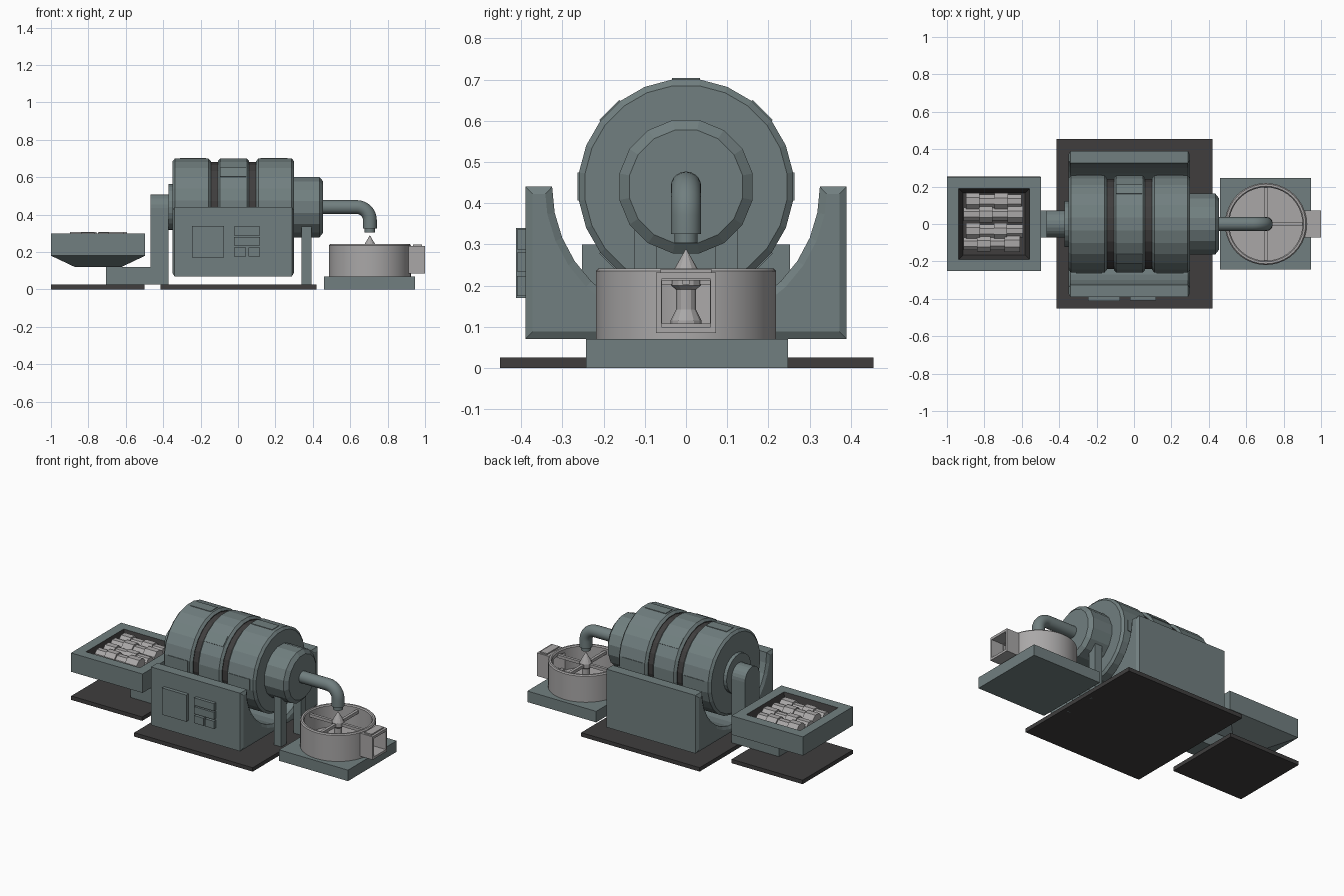
import bpy, bmesh, math, random
from mathutils import Matrix, Vector

if "Cube" in bpy.data.objects:
    bpy.data.objects.remove(bpy.data.objects["Cube"])

random.seed(4)

def material(name, c):
    m = bpy.data.materials.new(name)
    m.diffuse_color = (*c, 1)
    m.use_nodes = True
    m.node_tree.nodes["Principled BSDF"].inputs["Base Color"].default_value = m.diffuse_color
    return m

TEAL = material("teal_grey", (0.165, 0.212, 0.214))
DARK = material("charcoal", (0.05, 0.048, 0.048))
PALE = material("pale_grey", (0.40, 0.39, 0.39))

def finish(bm, name, mats, smooth=False):
    bmesh.ops.remove_doubles(bm, verts=bm.verts, dist=1e-5)
    bmesh.ops.recalc_face_normals(bm, faces=bm.faces)
    me = bpy.data.meshes.new(name)
    bm.to_mesh(me)
    bm.free()
    ob = bpy.data.objects.new(name, me)
    bpy.context.collection.objects.link(ob)
    for m in mats if isinstance(mats, tuple) else (mats,):
        me.materials.append(m)
    if smooth:
        activate(ob)
        bpy.ops.object.shade_smooth_by_angle(angle=math.radians(35))
    return ob

def activate(ob):
    bpy.ops.object.select_all(action='DESELECT')
    bpy.context.view_layer.objects.active = ob
    ob.select_set(True)

def box(name, x, y, z, mat, rot=None):
    """Box from (min, max) spans; rot is an optional final matrix."""
    bm = bmesh.new()
    bmesh.ops.create_cube(bm, size=1)
    for v in bm.verts:
        v.co = Vector([s[0] + (c + 0.5) * (s[1] - s[0]) for s, c in zip((x, y, z), v.co)])
    if rot:
        bm.transform(rot)
    return finish(bm, name, mat)

def lathe(name, prof, n, mat, axis, centre, smooth=False, half=False, dark=()):
    """Spin (along, radius) points; the segments listed in dark use slot 1."""
    bm = bmesh.new()
    rings = []
    for a, r in prof:
        ring = []
        for i in range(n):
            t = 2 * math.pi * (i + 0.5 * half) / n
            u, w = r * math.cos(t), r * math.sin(t)
            p = (a, u, w) if axis == 'x' else (u, w, a)
            ring.append(bm.verts.new(Vector(p) + Vector(centre)))
        rings.append(ring)
    for k in range(len(rings) - 1):
        for i in range(n):
            j = (i + 1) % n
            f = bm.faces.new((rings[k][i], rings[k][j], rings[k + 1][j], rings[k + 1][i]))
            f.material_index = 1 if k in dark else 0
    return finish(bm, name, mat, smooth)

def prism_x(name, pts, x0, x1, mat, inset=0, depth=0):
    """Extrude a (y, z) outline along x, with optional chamfered ends."""
    bm = bmesh.new()
    a = [bm.verts.new((x0, y, z)) for y, z in pts]
    b = [bm.verts.new((x1, y, z)) for y, z in pts]
    caps = [bm.faces.new(a), bm.faces.new(b)]
    for i in range(len(pts)):
        j = (i + 1) % len(pts)
        bm.faces.new((a[i], a[j], b[j], b[i]))
    bmesh.ops.recalc_face_normals(bm, faces=bm.faces)
    if inset:
        bmesh.ops.inset_individual(bm, faces=caps, thickness=inset, depth=depth, use_even_offset=True)
    return finish(bm, name, mat)

# Floor plates
box("main_floor_plate", (-0.415, 0.42), (-0.452, 0.455), (0, 0.025), DARK)
box("feed_floor_plate", (-1, -0.5), (-0.25, 0.255), (0, 0.025), DARK)

# Drum: three chamfered bands with dark grooves
R, G, E, c = 0.2622, 0.243, 0.247, 0.013
prof, dark = [(-0.35, 0)], []
for x0, x1 in ((-0.35, -0.145), (-0.108, 0.06), (0.096, 0.30)):
    if len(prof) > 1:
        dark += [len(prof) - 1, len(prof), len(prof) + 1]
        prof += [(prof[-1][0], G), (x0, G)]
    prof += [(x0, E), (x0 + c, R), (x1 - c, R), (x1, E)]
prof.append((0.30, 0))
AX = Vector((0, 0, 0.44))
lathe("drum", prof, 24, (TEAL, DARK), 'x', AX, half=True, dark=dark)

# Thin hatch plates around the drum bands
for i in range(4):
    for label, span, off in (("left", (-0.31, -0.17), 0), ("middle", (-0.095, 0.042), 45), ("right", (0.12, 0.265), 0)):
        rot = Matrix.Translation(AX) @ Matrix.Rotation(math.radians(90 * i + off), 4, 'X')
        box(f"{label}_hatch_{i}", span, (-0.034, 0.034), (0.256, 0.2635), TEAL, rot)

# Drum end cap and feed-side collar
lathe("drum_end_cap", [(0.29, 0), (0.29, 0.165), (0.435, 0.165), (0.455, 0.14), (0.455, 0)],
      16, TEAL, 'x', AX, half=True)
lathe("feed_collar", [(-0.372, 0), (-0.372, 0.123), (-0.34, 0.123), (-0.34, 0)], 24, TEAL, 'x', AX)

# U-shaped cradle
arc = [(0.325 * math.cos(t), 0.44 - 0.325 * math.sin(t)) for t in [math.pi * i / 16 for i in range(17)]]
prism_x("cradle", arc + [(-0.39, 0.44), (-0.39, 0.07), (0.39, 0.07), (0.39, 0.44)],
        -0.34, 0.288, TEAL, 0.018, 0.011)

# Control panel blocks on the front of the cradle
box("control_door", (-0.247, -0.075), (-0.413, -0.385), (0.17, 0.34), TEAL)
for i, (x0, x1, z0, z1) in enumerate(((-0.022, 0.117, 0.288, 0.336), (-0.022, 0.117, 0.234, 0.28),
                                      (-0.022, 0.043, 0.175, 0.223), (0.055, 0.117, 0.175, 0.223))):
    box(f"control_button_{i}", (x0, x1), (-0.41, -0.385), (z0, z1), TEAL)

# Twin posts under the end cap
for s in (-1, 1):
    box(f"cap_post_{s}", (0.34, 0.392), sorted((s * 0.072, s * 0.125)), (-0.0, 0.345), TEAL)

# Feed arm with rounded top, and its foot
top = [(0.073 * math.cos(t), 0.435 + 0.073 * math.sin(t)) for t in [math.pi * i / 12 for i in range(13)]]
prism_x("feed_arm", top + [(-0.073, 0.027), (0.073, 0.027)], -0.467, -0.372, TEAL)
box("feed_foot", (-0.706, -0.46), (-0.073, 0.073), (0.027, 0.12), TEAL)

# Feed hopper: stacked square rings, tapered base and dark recess
bm = bmesh.new()
rings = []
for h, z in ((0.125, 0.12), (0.252, 0.18), (0.252, 0.30), (0.19, 0.30), (0.165, 0.20)):
    rings.append([bm.verts.new((-0.748 + sx * h, sy * h, z)) for sx, sy in ((-1, -1), (1, -1), (1, 1), (-1, 1))])
bm.faces.new(rings[0])
for k in range(4):
    for i in range(4):
        j = (i + 1) % 4
        f = bm.faces.new((rings[k][i], rings[k][j], rings[k + 1][j], rings[k + 1][i]))
        f.material_index = int(k == 3)
bm.faces.new(rings[4]).material_index = 1
finish(bm, "feed_hopper", (TEAL, DARK))

# Ore chunks: stepped octagonal bars
for row, y in enumerate((-0.105, -0.038, 0.052, 0.122)):
    x = -0.912 + (row % 2) * 0.015
    prof = [(x, 0)]
    for s in range(4):
        r = (0.047 if (s + row) % 2 else 0.038) + random.uniform(-0.002, 0.002)
        w = random.uniform(0.07, 0.085)
        prof += [(x, r), (x + w, r)]
        x += w
    prof.append((x, 0))
    lathe(f"ore_bar_{row}", prof, 8, PALE, 'x', (0, y, 0.262), half=True)

# Outlet pipe with elbow, and nozzle
path = [(0.44, 0.44)] + [(0.635 + 0.07 * math.sin(t), 0.37 + 0.07 * math.cos(t))
                         for t in [math.pi / 2 * i / 8 for i in range(9)]] + [(0.705, 0.325)]
bm = bmesh.new()
rings = []
for k, p in enumerate(path):
    q0, q1 = path[max(k - 1, 0)], path[min(k + 1, len(path) - 1)]
    d = Vector((q1[0] - q0[0], 0, q1[1] - q0[1])).normalized()
    side = Vector((-d.z, 0, d.x))
    rings.append([bm.verts.new(Vector((p[0], 0, p[1])) + 0.037 * (math.cos(t) * side + math.sin(t) * Vector((0, 1, 0))))
                  for t in [2 * math.pi * i / 20 for i in range(20)]])
for a, b in zip(rings, rings[1:]):
    for i in range(20):
        j = (i + 1) % 20
        bm.faces.new((a[i], a[j], b[j], b[i]))
bm.faces.new(rings[0])
bm.faces.new(rings[-1])
finish(bm, "outlet_pipe", TEAL, True)
lathe("nozzle", [(0.303, 0), (0.303, 0.028), (0.33, 0.028), (0.33, 0)], 20, TEAL, 'z', (0.705, 0, 0), True)

# Basin base, bowl, and opening for the spout
C = (0.705, 0, 0)
box("basin_base", (0.46, 0.945), (-0.243, 0.247), (0, 0.07), TEAL)
bowl = lathe("basin", [(0.068, 0), (0.068, 0.219), (0.235, 0.219), (0.242, 0.213), (0.242, 0.202),
                       (0.235, 0.196), (0.10, 0.196), (0.10, 0)], 40, PALE, 'z', C, True)
cutter = box("spout_cutter", (0.84, 1.0), (-0.058, 0.058), (0.108, 0.212), PALE)
cutter.hide_render = True
mod = bowl.modifiers.new("spout_opening", 'BOOLEAN')
mod.operation, mod.object = 'DIFFERENCE', cutter
activate(bowl)
bpy.ops.object.modifier_apply(modifier=mod.name)
bpy.data.objects.remove(cutter)

# Basin spokes and central spike
box("basin_spoke_x", (0.505, 0.905), (-0.009, 0.009), (0.203, 0.222), PALE)
box("basin_spoke_y", (0.696, 0.714), (-0.2, 0.2), (0.203, 0.222), PALE)
lathe("basin_spike", [(0.09, 0), (0.09, 0.038), (0.115, 0.038), (0.142, 0.024), (0.19, 0.024), (0.2, 0.036),
                      (0.225, 0.036), (0.245, 0.026), (0.29, 0)], 12, PALE, 'z', C)

# Spout frame, open at the end
box("spout_top", (0.905, 1.0), (-0.073, 0.073), (0.216, 0.232), PALE)
box("spout_floor", (0.905, 1.0), (-0.073, 0.073), (0.085, 0.1), PALE)
for s in (-1, 1):
    box(f"spout_side_{s}", (0.905, 1.0), sorted((s * 0.06, s * 0.073)), (0.1, 0.216), PALE)
box("spout_lip", (0.935, 0.985), (-0.062, 0.062), (0.23, 0.24), PALE)
